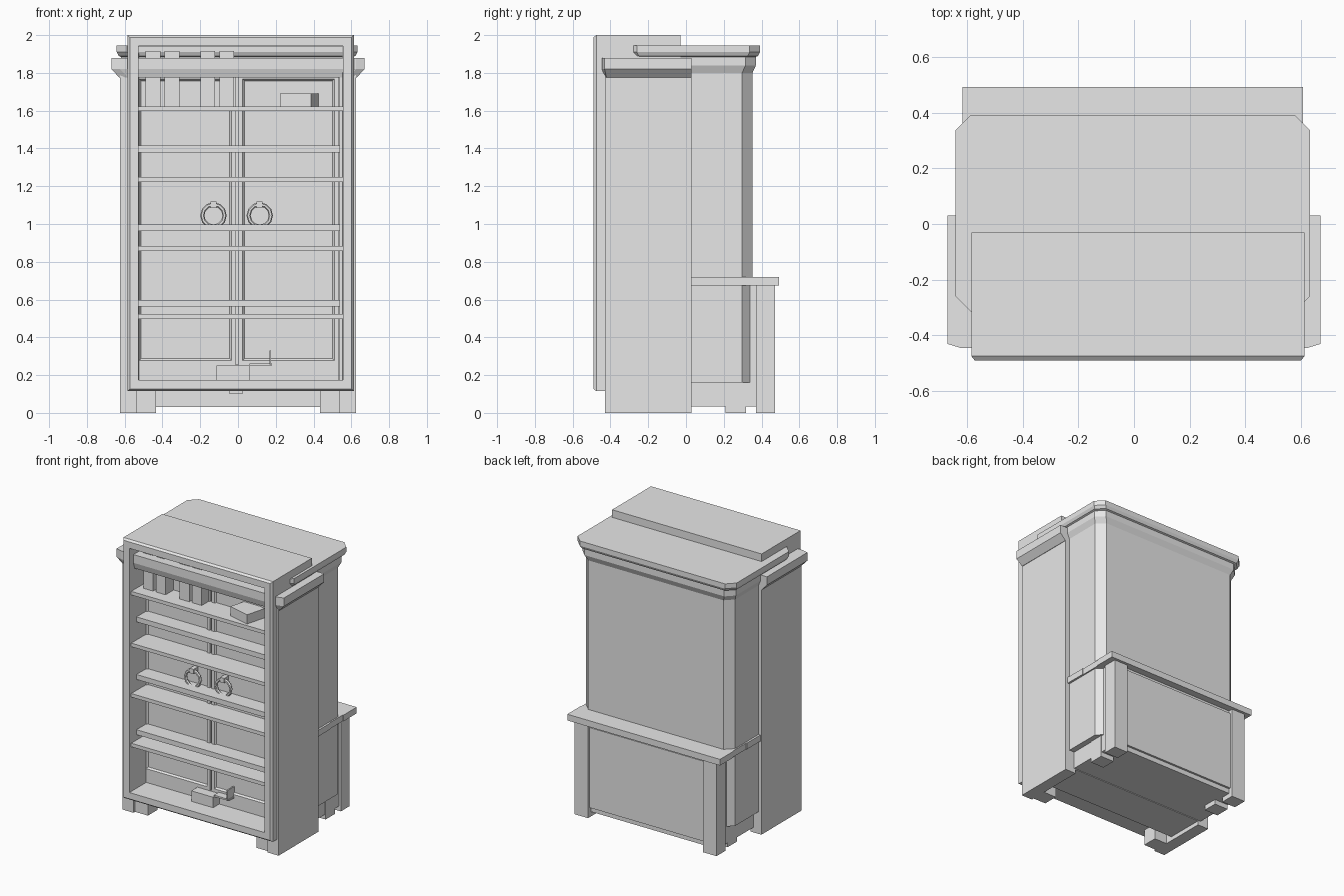
import bpy, bmesh, math
from mathutils import Matrix

old = bpy.data.objects.get("Cube")
if old:
    bpy.data.objects.remove(old, do_unlink=True)

grey = bpy.data.materials.new("plain_grey")
grey.use_nodes = True
grey.diffuse_color = (0.8, 0.8, 0.8, 1)
grey.node_tree.nodes["Principled BSDF"].inputs["Base Color"].default_value = (0.8, 0.8, 0.8, 1)


def finish(name, bm):
    bmesh.ops.recalc_face_normals(bm, faces=bm.faces)
    mesh = bpy.data.meshes.new(name)
    bm.to_mesh(mesh)
    bm.free()
    mesh.materials.append(grey)
    ob = bpy.data.objects.new(name, mesh)
    bpy.context.collection.objects.link(ob)
    return ob


def box(name, x0, x1, y0, y1, z0, z1, turn=0):
    """Box from its limits, optionally turned about its own vertical axis."""
    bm = bmesh.new()
    bmesh.ops.create_cube(bm, size=1)
    place = Matrix.Translation(((x0 + x1) / 2, (y0 + y1) / 2, (z0 + z1) / 2))
    size = Matrix.Diagonal((x1 - x0, y1 - y0, z1 - z0, 1))
    bm.transform(place @ Matrix.Rotation(turn, 4, "Z") @ size)
    return finish(name, bm)


def loft(name, loops, caps=True, closed=False):
    """Skin a stack of matching point loops."""
    bm = bmesh.new()
    rows = [[bm.verts.new(p) for p in loop] for loop in loops]
    pairs = list(zip(rows, rows[1:])) + ([(rows[-1], rows[0])] if closed else [])
    for a, b in pairs:
        for i in range(len(a)):
            j = (i + 1) % len(a)
            bm.faces.new((a[i], a[j], b[j], b[i]))
    if caps:
        bm.faces.new(rows[0])
        bm.faces.new(rows[-1])
    return finish(name, bm)


def upright_loop(x0, x1, z0, z1, inset, y):
    return [(x0 + inset, y, z0 + inset), (x1 - inset, y, z0 + inset),
            (x1 - inset, y, z1 - inset), (x0 + inset, y, z1 - inset)]


def plan_loop(x0, x1, y0, y1, cut, out, z):
    """Rectangle in plan with cut corners, grown by out."""
    x0, x1, y0, y1 = x0 - out, x1 + out, y0 - out, y1 + out
    return [(x0 + cut, y0, z), (x1 - cut, y0, z), (x1, y0 + cut, z), (x1, y1 - cut, z),
            (x1 - cut, y1, z), (x0 + cut, y1, z), (x0, y1 - cut, z), (x0, y0 + cut, z)]


# Front open bookcase
frame = (-0.585, 0.613, 0.115, 2.0)
steps = [(0, -0.03), (0, -0.475), (0.012, -0.49), (0.058, -0.49), (0.062, -0.03)]
loft("front_case_frame", [upright_loop(*frame, i, y) for i, y in steps], caps=False, closed=True)
for z in (0.51, 0.87, 1.235, 1.61):
    box("front_case_shelf", -0.53, 0.558, -0.47, -0.05, z - 0.013, z + 0.013)

# Middle bookcase with crown
for s in (-1, 1):
    a, b = sorted((s * 0.537, s * 0.625))
    box("middle_case_side", a, b, -0.428, 0.03, 0, 1.8)
    a, b = sorted((s * 0.435, s * 0.54))
    box("middle_case_foot_bracket", a, b, -0.41, -0.3, 0, 0.14)
for z in (0.58, 0.98, 1.397):
    box("middle_case_shelf", -0.54, 0.54, -0.41, 0.0, z - 0.018, z + 0.018)
box("middle_case_back", -0.54, 0.54, 0.0, 0.03, 0.03, 1.8)
box("middle_case_base", -0.54, 0.54, -0.25, 0.02, 0.03, 0.16)
outs = [(0.003, 1.775), (0.045, 1.82), (0.045, 1.88)]
loft("middle_case_crown", [[(-0.625 - o, 0.03, z), (-0.625 - o, -0.42 - o / 4, z),
                            (-0.58 - o, -0.43 - o / 3, z), (0.58 + o, -0.43 - o / 3, z),
                            (0.625 + o, -0.42 - o / 4, z), (0.625 + o, 0.03, z)] for o, z in outs])

# Rear wardrobe: body, stepped crown and top slab
plan = (-0.602, 0.592, -0.275, 0.352, 0.055)
loft("wardrobe_body", [plan_loop(*plan, o, z) for o, z in
                       [(0, 0.16), (0, 1.8), (0.018, 1.84), (0.018, 1.89)]])
loft("wardrobe_top", [plan_loop(*plan, o, z) for o, z in
                      [(0.018, 1.885), (0.03, 1.89), (0.04, 1.91), (0.04, 1.945)]])
for x in (-0.5, 0.5):
    box("wardrobe_foot", x - 0.055, x + 0.055, 0.21, 0.317, 0, 0.17)

# Wardrobe doors with sunk panels and ring pulls
door_steps = [(0, -0.27), (0, -0.305), (0.022, -0.305), (0.032, -0.293)]
for x0, x1, ring_x in ((-0.545, -0.012, -0.13), (0.002, 0.533, 0.115)):
    loft("wardrobe_door", [upright_loop(x0, x1, 0.255, 1.79, i, y) for i, y in door_steps])
    bpy.ops.mesh.primitive_torus_add(major_segments=12, minor_segments=6, major_radius=0.059,
                                     minor_radius=0.011, location=(ring_x, -0.33, 1.045),
                                     rotation=(math.pi / 2, 0, 0))
    bpy.context.object.name = "ring_pull"
    bpy.context.object.data.materials.append(grey)
    box("ring_mount", ring_x - 0.016, ring_x + 0.016, -0.345, -0.28, 1.085, 1.12)
box("wardrobe_skirt", -0.545, 0.533, -0.3, -0.25, 0.16, 0.255)
box("skirt_knob", -0.045, 0.025, -0.33, -0.27, 0.1, 0.15)

# Rear desk: legs, panels and three-part top
for x0, x1 in ((-0.575, -0.465), (0.455, 0.565)):
    box("desk_leg", x0, x1, 0.37, 0.472, 0, 0.68)
for x0, x1 in ((-0.56, -0.53), (0.52, 0.55)):
    box("desk_side_panel", x0, x1, 0.03, 0.38, 0.035, 0.68)
box("desk_back_panel", -0.47, 0.46, 0.42, 0.455, 0.07, 0.65)
box("desk_back_rail", -0.47, 0.46, 0.4, 0.44, 0.035, 0.68)
box("desk_floor", -0.55, 0.54, 0.03, 0.42, 0.035, 0.07)
box("desk_top_back", -0.617, 0.607, 0.34, 0.492, 0.675, 0.72)
box("desk_top_middle", -0.612, 0.602, 0.185, 0.34, 0.675, 0.72)
box("desk_top_front", -0.617, 0.607, 0.03, 0.185, 0.675, 0.72)

# Loose books
for x in (-0.45, -0.35, -0.16, -0.06):
    box("standing_book", x - 0.039, x + 0.039, -0.385, -0.2, 1.62, 1.915)
box("lying_book", 0.24, 0.41, -0.43, -0.28, 1.62, 1.69, math.radians(-15))
box("bottom_book", -0.115, 0.06, -0.37, -0.25, 0.17, 0.25)
box("bottom_book_cover", 0.06, 0.18, -0.36, -0.25, 0.25, 0.262)
box("bookend", 0.166, 0.176, -0.37, -0.27, 0.255, 0.33)
